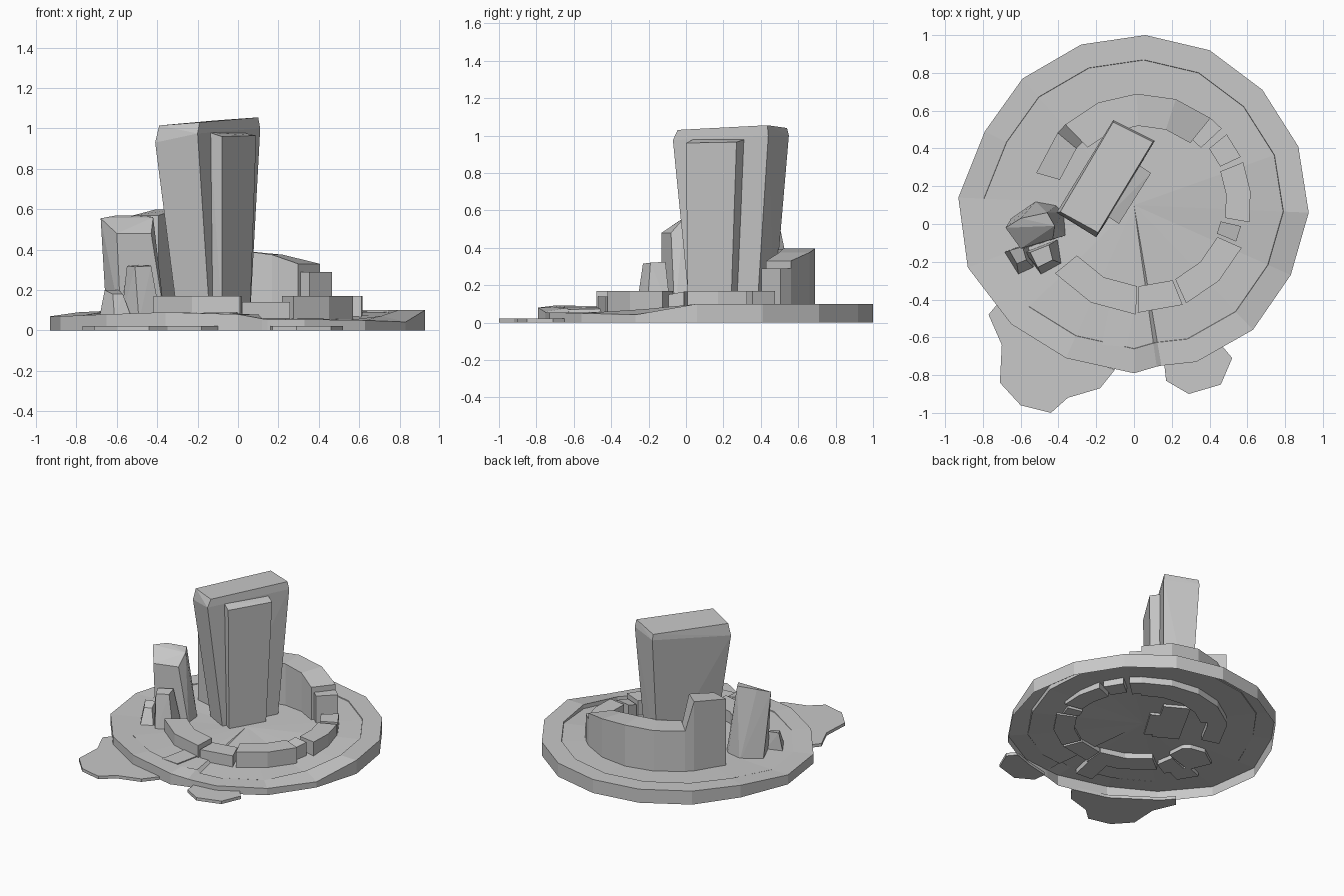
import bpy
import bmesh
from math import cos, sin, radians
from mathutils import Vector

# Remove the default cube
default_cube = bpy.data.objects.get("Cube")
if default_cube:
    bpy.data.objects.remove(default_cube, do_unlink=True)

# Single stone colour
STONE = (0.58, 0.58, 0.58, 1.0)
stone = bpy.data.materials.new("stone_grey")
stone.use_nodes = True
stone.diffuse_color = STONE
stone.node_tree.nodes["Principled BSDF"].inputs["Base Color"].default_value = STONE

CENTRE = Vector((0.04, 0.11, 0))
SUNK = 0.045
TOWER_FOOT = 0.07


def finish(name, bm, recalc=True):
    """Turn a bmesh into a flat shaded stone object."""
    if recalc:
        bmesh.ops.recalc_face_normals(bm, faces=bm.faces[:])
    mesh = bpy.data.meshes.new(name)
    bm.to_mesh(mesh)
    bm.free()
    mesh.materials.append(stone)
    obj = bpy.data.objects.new(name, mesh)
    bpy.context.collection.objects.link(obj)
    return obj


def hull(name, points):
    """Convex faceted block around the given corners."""
    bm = bmesh.new()
    for point in points:
        bm.verts.new(point)
    bmesh.ops.convex_hull(bm, input=bm.verts[:])
    unused = [v for v in bm.verts if not v.link_faces]
    bmesh.ops.delete(bm, geom=unused, context="VERTS")
    bmesh.ops.dissolve_limit(bm, angle_limit=radians(2), verts=bm.verts[:], edges=bm.edges[:])
    return finish(name, bm)


def slab(name, outline, top):
    """Flat plate on the ground, extruded from an outline."""
    bm = bmesh.new()
    lower = [bm.verts.new((x, y, 0)) for x, y in outline]
    upper = [bm.verts.new((x, y, top)) for x, y in outline]
    bm.faces.new(lower)
    bm.faces.new(upper)
    for i in range(len(outline)):
        bm.faces.new((lower[i - 1], lower[i], upper[i], upper[i - 1]))
    return finish(name, bm)


def arc_block(name, start, end, heights, inner=0.44, outer=0.58):
    """Curved block on the ring, with one height per cross-section."""
    bm = bmesh.new()
    count = len(heights)
    sections = []
    for i, height in enumerate(heights):
        angle = radians(start + (end - start) * i / (count - 1))
        direction = Vector((cos(angle), sin(angle), 0))
        corners = [(inner, SUNK), (outer, SUNK), (outer, height), (inner, height)]
        sections.append([bm.verts.new(CENTRE + direction * r + Vector((0, 0, z)))
                         for r, z in corners])
    for a, b in zip(sections, sections[1:]):
        for k in range(4):
            n = (k + 1) % 4
            bm.faces.new((a[k], a[n], b[n], b[k]))
    bm.faces.new(sections[0])
    bm.faces.new(sections[-1][::-1])
    return finish(name, bm)


# Round base: outer rim points clockwise from the back,
# with the heights of the rim edge, the rim's inner lip and the floor
rim = [
    (.06, 1, .1, .1, .094), (.4, .92, .1, .1, .094), (.68, .71, .1, .1, .094),
    (.87, .41, .1, .1, .09), (.925, .06, .1, .1, .07), (.83, -.27, .042, .072, .045),
    (.63, -.56, .05, .05, .05), (.33, -.73, .055, .055, .05), (.145, -.75, .055, .055, .05),
    (.12, -.755, .058, .078, .07), (0, -.79, .08, .083, .08),
    (-.36, -.71, .09, .09, .084), (-.65, -.53, .08, .08, .08),
    (-.88, -.23, .07, .07, .07), (-.93, .14, .07, .07, .07), (-.79, .49, .09, .09, .085),
    (-.59, .77, .1, .1, .094), (-.28, .95, .1, .1, .094),
]


def build_base():
    """Open-bottomed shell: outer wall, rim, small inner step and plaza."""
    bm = bmesh.new()
    middle = Vector((0, 0.1, 0))
    plaza = 0.085

    def ring(scale, height):
        loop = []
        for x, y, edge, lip, floor in rim:
            co = middle + (Vector((x, y, 0)) - middle) * scale
            co.z = height(edge, lip, floor)
            loop.append(bm.verts.new(co))
        return loop

    rings = [
        ring(1, lambda edge, lip, floor: 0),
        ring(1, lambda edge, lip, floor: edge),
        ring(0.855, lambda edge, lip, floor: lip),
        ring(0.853, lambda edge, lip, floor: floor),
        ring(0.6, lambda edge, lip, floor: floor * 0.7 + plaza * 0.3),
    ]
    hub = bm.verts.new(middle + Vector((0, 0, plaza)))
    total = len(rim)
    for i in range(total):
        n = (i + 1) % total
        for low, high in zip(rings, rings[1:]):
            bm.faces.new((low[n], low[i], high[i], high[n]))
        bm.faces.new((rings[-1][n], rings[-1][i], hub))
    finish("round_base", bm, recalc=False)


build_base()

# Low shore plates at the front
slab("shore_right", [
    (-.72, -.42), (-.77, -.48), (-.7, -.64), (-.71, -.84), (-.6, -.96),
    (-.44, -1), (-.35, -.92), (-.18, -.87), (-.1, -.77), (-.36, -.7), (-.65, -.5)], 0.022)
slab("shore_left", [
    (.16, -.74), (.17, -.83), (.29, -.9), (.46, -.85), (.52, -.71), (.47, -.65), (.33, -.7)], 0.022)

# Entrance path
hull("entrance_path", [(x, y, z) for x, y in
     [(-.17, -.64), (-.04, -.65), (0, -.46), (-.13, -.44)] for z in (SUNK, 0.088)])

# Ring of curved walls and blocks around the plaza
arc_block("tall_wall_end", 164, 140, [.57, .6], inner=.45)
arc_block("wall_end_slope", 140, 134, [.6, .39], inner=.45)
arc_block("back_wall", 134, 51, [.39, .39, .395, .375, .33], inner=.41)
arc_block("wall_step", 51, 43, [.29, .29], inner=.43)
arc_block("side_block", 39, 25, [.17, .17], inner=.46)
arc_block("side_wall", 22, -10, [.17, .17, .17], inner=.45)
arc_block("small_block", -13, -22, [.165, .15], inner=.43, outer=.54)
arc_block("front_left_wall", -24, -66, [.17, .17, .17])
arc_block("front_step", -68, -92, [.14, .14])
arc_block("front_right_wall", -93, -141, [.17, .17, .17], outer=.59)

# Main tower: flares upward from its foot, with a small bevel below the roof
foot = [(-.1, .47), (.06, .38), (-.14, .02), (-.3, .11)]
shoulder = [(-.11, .55, 1), (.11, .44, 1), (-.2, -.07, .975), (-.41, .06, .93)]
roof = [(-.11, .54, 1.04), (.1, .435, 1.055), (-.19, -.045, 1.03), (-.39, .065, 1.015)]
hull("main_tower", [(x, y, TOWER_FOOT) for x, y in foot] + shoulder + roof)

# Raised panel on the tower's long side
hull("tower_panel", [
    (.06, .24, TOWER_FOOT), (-.08, .01, TOWER_FOOT),
    (-.02, .28, TOWER_FOOT), (-.13, .05, TOWER_FOOT),
    (.09, .27, .965), (-.08, 0, .96), (0, .33, .985), (-.14, .04, .98)])

# Rock-like side tower, leaning forward with a sloping cap
hull("side_tower", [
    (-.65, .03, SUNK), (-.58, -.13, SUNK), (-.36, -.06, SUNK),
    (-.37, .06, SUNK), (-.41, .1, SUNK), (-.52, .12, SUNK),
    (-.6, -.13, .48), (-.43, -.08, .48),
    (-.68, -.02, .555), (-.6, .03, .57), (-.46, .06, .57), (-.42, -.01, .56)])

# Two small turrets in front of the side tower
hull("turret_tall", [
    (-.58, -.15, SUNK), (-.4, -.08, SUNK), (-.38, -.21, SUNK), (-.49, -.27, SUNK),
    (-.55, -.15, .32), (-.45, -.11, .325), (-.43, -.19, .32), (-.51, -.23, .315)])
hull("turret_low", [
    (-.69, -.15, SUNK), (-.56, -.1, SUNK), (-.52, -.24, SUNK), (-.61, -.28, SUNK),
    (-.66, -.14, .2), (-.59, -.12, .2), (-.57, -.19, .18), (-.62, -.21, .18)])
